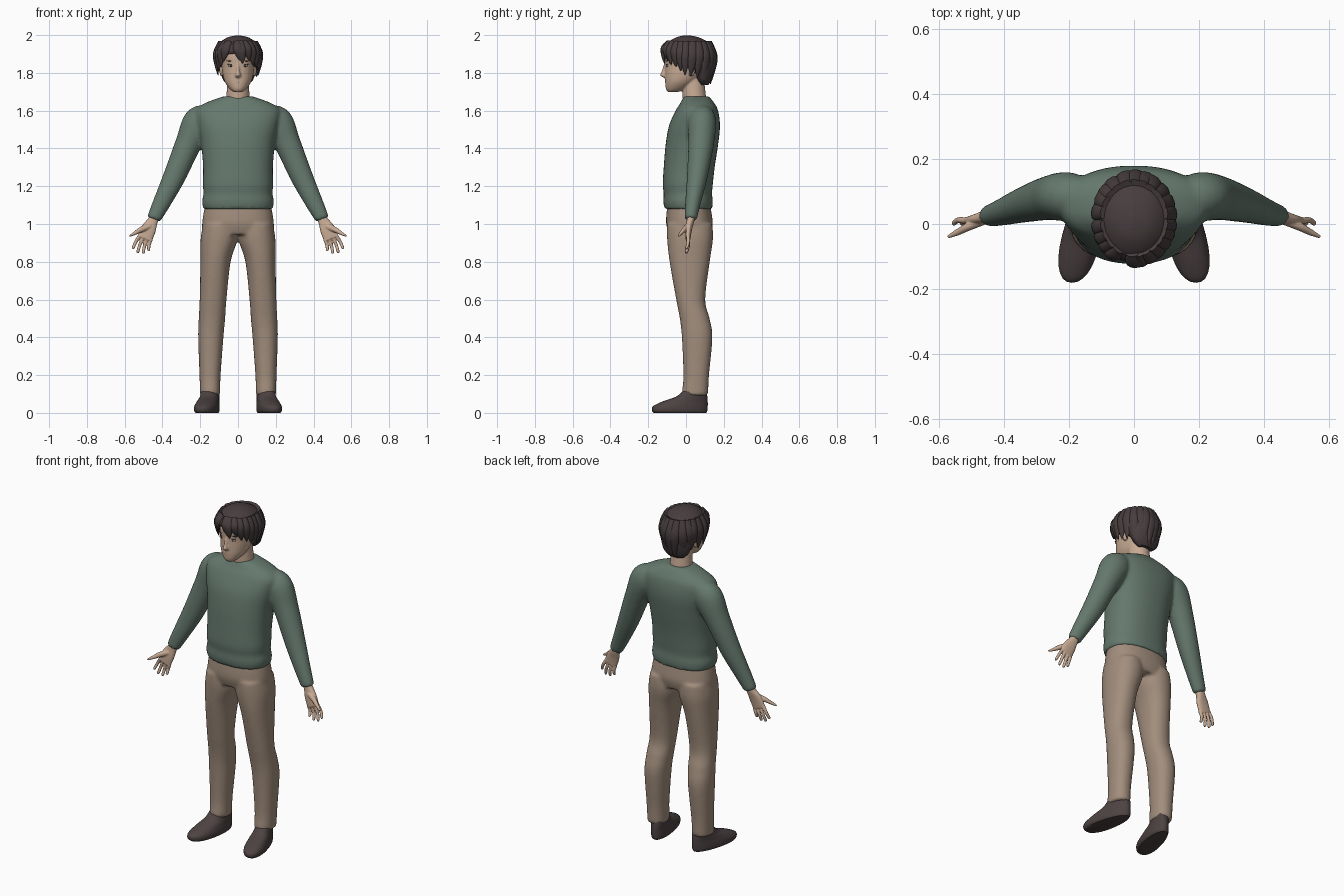
import bpy, bmesh, math, random
from mathutils import Vector, Matrix

cube = bpy.data.objects.get("Cube")
if cube:
    bpy.data.objects.remove(cube, do_unlink=True)
random.seed(4)
SIDES = (1, -1)


def material(name, *rgb):
    m = bpy.data.materials.new(name)
    m.use_nodes = True
    m.diffuse_color = (*rgb, 1)
    node = m.node_tree.nodes["Principled BSDF"]
    node.inputs["Base Color"].default_value = (*rgb, 1)
    node.inputs["Roughness"].default_value = 0.8
    return m


skin = material("skin", .58, .41, .30)
wool = material("green wool", .13, .19, .155)
cotton = material("tan cotton", .36, .27, .205)
hair_brown = material("dark hair", .062, .046, .048)
leather = material("dark leather", .075, .055, .055)
lip = material("lip", .33, .17, .13)
eye_grey = material("eye grey", .5, .47, .44)


def catmull(a, b, c, d, t):
    return [0.5 * (2 * q + (r - p) * t + (2 * p - 5 * q + 4 * r - s) * t * t
                   + (3 * q - p - 3 * r + s) * t ** 3)
            for p, q, r, s in zip(a, b, c, d)]


def smooth_path(rows, steps):
    """Spline through the control rows."""
    out = []
    last = len(rows) - 1
    for i in range(last):
        four = [rows[min(max(i + k, 0), last)] for k in (-1, 0, 1, 2)]
        out += [catmull(*four, j / steps) for j in range(steps)]
    return out + [list(rows[-1])]


def loft(bm, rows, side=1, power=2.0, ref=None, n=28, steps=5):
    """Skin rows of (x, y, z, width radius, depth radius); rings lie flat unless ref is given."""
    rows = smooth_path(rows, steps)
    rings = []
    for i, (x, y, z, ru, rv) in enumerate(rows):
        u, v = Vector((1, 0, 0)), Vector((0, 1, 0))
        if ref:
            before, after = rows[max(i - 1, 0)], rows[min(i + 1, len(rows) - 1)]
            t = (Vector(after[:3]) - Vector(before[:3])).normalized()
            u = Vector(ref).cross(t).normalized()
            v = t.cross(u)
        ring = []
        for k in range(n):
            a = math.tau * k / n
            c, s = math.cos(a), math.sin(a)
            c = math.copysign(abs(c) ** (2 / power), c)
            s = math.copysign(abs(s) ** (2 / power), s)
            p = Vector((x, y, z)) + u * c * ru + v * s * rv
            ring.append(bm.verts.new((p.x * side, p.y, p.z)))
        rings.append(ring)
    for a, b in zip(rings, rings[1:]):
        for k in range(n):
            m = (k + 1) % n
            bm.faces.new((a[k], a[m], b[m], b[k]))
    bm.faces.new(rings[0])
    bm.faces.new(rings[-1])
    return [v for ring in rings for v in ring]


def slabs(*rows):
    """Turn (height, centre x, half width, front y, back y) into loft rows."""
    return [(x, (f + b) / 2, z, w, (b - f) / 2) for z, x, w, f, b in rows]


def ball(bm, centre, size):
    bmesh.ops.create_uvsphere(bm, u_segments=16, v_segments=10, radius=1,
                              matrix=Matrix.Translation(centre) @ Matrix.Diagonal((*size, 1)))


def finish(name, bm, mat, voxel=0, relax=4):
    bmesh.ops.recalc_face_normals(bm, faces=bm.faces)
    mesh = bpy.data.meshes.new(name)
    bm.to_mesh(mesh)
    bm.free()
    mesh.materials.append(mat)
    mesh.polygons.foreach_set("use_smooth", [True] * len(mesh.polygons))
    obj = bpy.data.objects.new(name, mesh)
    bpy.context.collection.objects.link(obj)
    if voxel:
        blend = obj.modifiers.new("blend", "REMESH")
        blend.mode, blend.voxel_size, blend.use_smooth_shade = "VOXEL", voxel, True
        soft = obj.modifiers.new("soften", "SMOOTH")
        soft.factor, soft.iterations = 0.5, relax
    else:
        mesh.set_sharp_from_angle(angle=math.radians(50))
    return obj


# Sweater: torso and sleeves blended into one surface
bm = bmesh.new()
loft(bm, slabs((1.08, 0, .185, -.114, .14), (1.12, 0, .19, -.12, .142),
               (1.16, 0, .183, -.118, .138), (1.21, 0, .186, -.123, .142),
               (1.3, 0, .185, -.118, .152), (1.42, 0, .195, -.108, .17),
               (1.52, 0, .215, -.09, .18), (1.6, 0, .225, -.055, .17),
               (1.64, 0, .175, -.03, .15), (1.675, 0, .08, -.012, .122)), power=2.3, n=40)
for s in SIDES:
    loft(bm, [(.15, .085, 1.59, .05, .055), (.205, .085, 1.54, .085, .075),
              (.262, .08, 1.427, .07, .068), (.335, .06, 1.255, .06, .055),
              (.4, .038, 1.12, .048, .042), (.437, .027, 1.045, .04, .035),
              (.445, .025, 1.025, .037, .032)], s, ref=(0, 1, 0))
finish("sweater", bm, wool, .009, 6)

# Trousers
bm = bmesh.new()
loft(bm, slabs((1.12, 0, .17, -.095, .125), (1.06, 0, .182, -.103, .135),
               (1, 0, .19, -.105, .142), (.945, 0, .188, -.09, .13)), power=2.3, n=40)
for s in SIDES:
    loft(bm, slabs((1, .097, .088, -.1, .14), (.92, .1, .098, -.1, .143),
                   (.8, .119, .08, -.087, .126), (.6, .132, .071, -.052, .102),
                   (.5, .138, .07, -.033, .125), (.4, .144, .067, -.022, .14),
                   (.2, .148, .056, -.014, .122), (.12, .148, .054, -.02, .118),
                   (.092, .148, .053, -.018, .116)), s, power=2.2)
finish("trousers", bm, cotton, .009, 6)

# Shoes, toes turned outward
for s, label in zip(SIDES, ("left", "right")):
    bm = bmesh.new()
    verts = loft(bm, slabs((0, 0, .046, -.17, .108), (.012, 0, .052, -.18, .113),
                           (.035, 0, .052, -.175, .115), (.06, 0, .048, -.125, .115),
                           (.085, 0, .045, -.055, .113), (.112, 0, .044, -.02, .108)), power=2.2)
    for v in verts:
        v.co.x = s * (.145 + v.co.x * (1.1 - v.co.y) + .2 * (.05 - v.co.y))
    finish(label + "_shoe", bm, leather)

# Hands: palm, four fingers and thumb
for s, label in zip(SIDES, ("left", "right")):
    bm = bmesh.new()
    front = (0, 1, 0)
    loft(bm, [(.432, .028, 1.06, .026, .022), (.45, .024, 1.02, .027, .02),
              (.472, .015, .975, .039, .017), (.494, .01, .922, .04, .013)],
         s, 2.4, front, 20)
    for i, tip in enumerate(((.474, .858), (.503, .843), (.533, .846), (.558, .868))):
        base = Vector((.462 + .019 * i, .01, .917 + .008 * i))
        end = Vector((tip[0], .002, tip[1]))
        middle = base.lerp(end, .5) + Vector((.003, .006, 0))
        loft(bm, [(*base, .0105, .0105), (*middle, .009, .009),
                  (*base.lerp(end, .92), .008, .008), (*end, .004, .004)], s, 2, front, 12)
    loft(bm, [(.465, .01, .99, .016, .014), (.51, -.008, .972, .015, .013),
              (.545, -.026, .952, .01, .01), (.574, -.04, .936, .005, .005)], s, 2, front, 12)
    finish(label + "_hand", bm, skin, .0035, 3)

# Head with neck, nose and ears
bm = bmesh.new()
loft(bm, slabs((1.6, 0, .07, .0, .11), (1.67, 0, .062, -.018, .106),
               (1.77, 0, .056, -.02, .095)))
loft(bm, slabs((1.698, 0, .022, -.095, -.045), (1.715, 0, .044, -.106, .0),
               (1.75, 0, .069, -.11, .05), (1.79, 0, .081, -.111, .09),
               (1.84, 0, .086, -.112, .12), (1.9, 0, .089, -.113, .125),
               (1.95, 0, .075, -.08, .1)), power=2.15)
loft(bm, slabs((1.774, 0, .011, -.116, -.08), (1.787, 0, .016, -.137, -.08),
               (1.81, 0, .011, -.129, -.08), (1.85, 0, .009, -.116, -.08)), n=16)
for s in SIDES:
    ball(bm, (.088 * s, .03, 1.812), (.01, .019, .032))
finish("head", bm, skin, .005, 3)

# Facial details
whites, dark, mouth = bmesh.new(), bmesh.new(), bmesh.new()
for s in SIDES:
    ball(whites, (.037 * s, -.099, 1.838), (.016, .006, .006))
    ball(dark, (.037 * s, -.103, 1.838), (.006, .003, .006))
    ball(dark, (.037 * s, -.1, 1.846), (.018, .006, .0022))
    ball(dark, (.038 * s, -.1, 1.864), (.024, .006, .003))
ball(mouth, (0, -.104, 1.75), (.021, .006, .0028))
finish("eye_whites", whites, eye_grey)
finish("irises_and_brows", dark, hair_brown)
finish("mouth", mouth, lip)

# Hair cap: full crown, drawn back around the ears to the nape
bm = bmesh.new()
loft(bm, slabs((1.998, 0, .012, -.01, .02), (1.987, 0, .058, -.055, .07),
               (1.955, 0, .1, -.1, .127), (1.91, 0, .12, -.118, .152),
               (1.87, 0, .119, -.065, .155), (1.835, 0, .108, -.03, .151),
               (1.8, 0, .093, .03, .144), (1.76, 0, .077, .055, .132),
               (1.735, 0, .05, .075, .118)), n=40)


# Tapered locks following the skull: angle from the front, height of the tip
def lock(angle, tip, width=.022, lean=0):
    rows = []
    end = .9 + .08 * math.cos(math.radians(angle))
    for t, reach, size in ((0, .8, .8), (.35, .99, 1.1), (.7, (1.02 + end) / 2, .8), (1, end, .1)):
        a = math.radians(angle + lean * t)
        rows.append((.119 * reach * math.sin(a), .017 - .137 * reach * math.cos(a),
                     1.965 + (tip - 1.965) * t, width * size, .014 * size))
    a = math.radians(angle)
    loft(bm, rows, ref=(math.sin(a), -math.cos(a), 0), n=10)


for angle, tip, lean in ((-78, 1.79, 0), (-62, 1.81, 0), (-46, 1.83, -6), (-30, 1.86, -12),
                         (-4, 1.865, 10), (8, 1.85, 4), (20, 1.865, 12), (36, 1.84, 8),
                         (52, 1.83, 6), (66, 1.81, 4), (80, 1.79, 0)):
    lock(angle, tip, .023, lean)
for angle in range(100, 261, 16):
    nape = 1 - abs(angle - 180) / 80
    lock(angle, 1.79 - .05 * nape + random.uniform(-.012, .012), .026, random.uniform(-8, 8))
finish("hair", bm, hair_brown)
